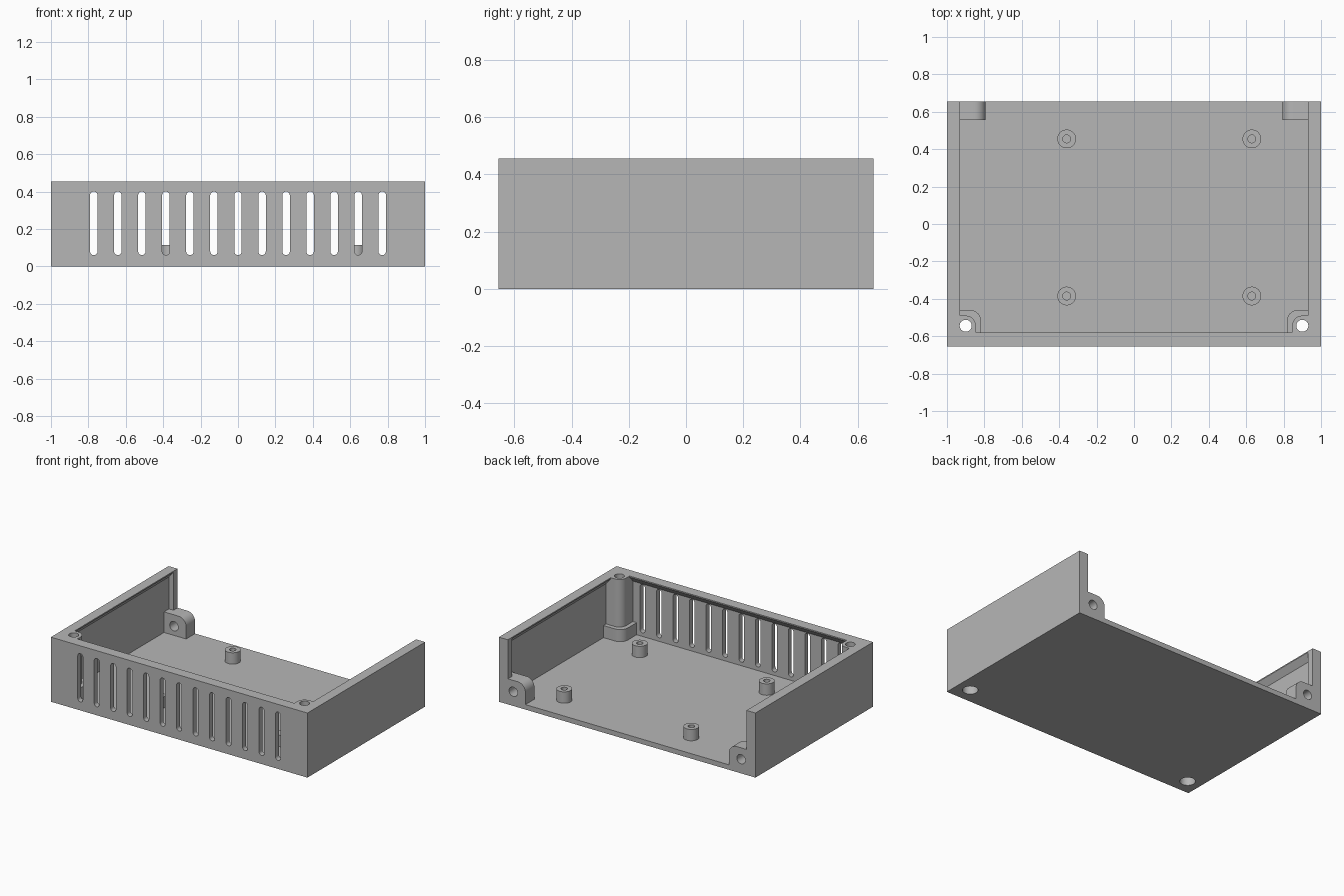
import bpy, bmesh
from math import sin, cos, pi
from mathutils import Matrix, Vector

cube = bpy.data.objects.get("Cube")
if cube:
    bpy.data.objects.remove(cube, do_unlink=True)

# Overall sizes
W, D, H = 1.0, 0.655, 0.455        # half width, half depth, height
FLOOR = 0.035
LIP_X, LIP_Y = 0.93, -0.58         # inner edge of the top lip
IN_X, IN_Y, IN_BACK = 0.965, -0.617, 0.61   # recessed inner wall faces

grey = bpy.data.materials.new("plain grey")
grey.use_nodes = True
colour = (0.47, 0.47, 0.47, 1)
grey.diffuse_color = colour
grey.node_tree.nodes["Principled BSDF"].inputs["Base Color"].default_value = colour


def make_object(name, bm):
    bmesh.ops.recalc_face_normals(bm, faces=bm.faces[:])
    mesh = bpy.data.meshes.new(name)
    bm.to_mesh(mesh)
    bm.free()
    mesh.materials.append(grey)
    obj = bpy.data.objects.new(name, mesh)
    bpy.context.collection.objects.link(obj)
    return obj


def loft(bm, rings):
    """Close a solid through a list of equal-length point rings."""
    loops = [[bm.verts.new(p) for p in ring] for ring in rings]
    n = len(loops[0])
    for a, b in zip(loops, loops[1:]):
        for i in range(n):
            j = (i + 1) % n
            bm.faces.new((a[i], a[j], b[j], b[i]))
    bm.faces.new(loops[0][::-1])
    bm.faces.new(loops[-1])


def along_z(bm, outline, z0, z1):
    loft(bm, [[(u, v, z) for u, v in outline] for z in (z0, z1)])


def along_y(bm, outline, y0, y1):
    loft(bm, [[(u, y, v) for u, v in outline] for y in (y0, y1)])


def rect(x0, x1, y0, y1):
    return [(x0, y0), (x1, y0), (x1, y1), (x0, y1)]


def arc(cx, cy, r, a0, a1, n):
    return [(cx + r * cos(a0 + (a1 - a0) * i / n),
             cy + r * sin(a0 + (a1 - a0) * i / n)) for i in range(n + 1)]


def circle(cx, cy, r):
    return arc(cx, cy, r, 0, 2 * pi, 32)[:-1]


def one_round(side, x_in, x_out, v0, v1, r):
    """Rectangle whose inner upper corner is rounded, on the given side."""
    pts = [(x_out, v0), (x_out, v1)] + arc(x_in + r, v1 - r, r, pi / 2, pi, 10) + [(x_in, v0)]
    return [(side * u, v) for u, v in pts]


def boolean(target, bm, operation):
    tool = make_object("helper", bm)
    tool.hide_render = True
    mod = target.modifiers.new("cut", "BOOLEAN")
    mod.operation, mod.solver, mod.object = operation, "EXACT", tool
    bpy.context.view_layer.objects.active = target
    bpy.ops.object.modifier_apply(modifier=mod.name)
    bpy.data.objects.remove(tool, do_unlink=True)


def smooth(obj):
    bpy.ops.object.select_all(action="DESELECT")
    obj.select_set(True)
    bpy.context.view_layer.objects.active = obj
    bpy.ops.object.shade_smooth_by_angle(angle=pi / 6)


# Tray block, left oversize and trimmed at the end
bm = bmesh.new()
along_z(bm, rect(-W, W, -D, 0.75), 0, 0.55)
body = make_object("enclosure_body", bm)

# Cavity: recessed walls under a chamfered top lip
bm = bmesh.new()
wide = rect(-IN_X, IN_X, IN_Y, IN_BACK)
narrow = rect(-LIP_X, LIP_X, LIP_Y, IN_BACK)
loft(bm, [[(x, y, z) for x, y in ring] for ring, z in
          ((wide, FLOOR), (wide, 0.405), (narrow, 0.447), (narrow, 0.7))])
boolean(body, bm, "DIFFERENCE")

# Open back
bm = bmesh.new()
along_z(bm, rect(-LIP_X, LIP_X, 0.5, 0.9), FLOOR, 0.8)
boolean(body, bm, "DIFFERENCE")

# Rear lugs, front post bases and front screw posts
for side in (-1, 1):
    bm = bmesh.new()
    along_y(bm, one_round(side, 0.793, 0.985, 0.015, 0.18, 0.06), 0.555, 0.72)
    boolean(body, bm, "UNION")
    bm = bmesh.new()
    along_z(bm, one_round(side, 0.817, 0.985, -0.64, -0.46, 0.06), 0.015, 0.12)
    boolean(body, bm, "UNION")
    bm = bmesh.new()
    along_z(bm, one_round(side, 0.846, 0.99, -0.635, -0.49, 0.054), 0.02, 0.52)
    boolean(body, bm, "UNION")

# Trim to the final outside size
bm = bmesh.new()
along_z(bm, rect(-1.2, 1.2, -0.9, D), -0.2, H)
boolean(body, bm, "INTERSECT")

# Ventilation slots
bm = bmesh.new()
for i in range(-6, 7):
    x, r = i * 0.1285, 0.02
    along_y(bm, arc(x, 0.38, r, 0, pi, 10) + arc(x, 0.08, r, pi, 2 * pi, 10), -0.8, -0.595)
boolean(body, bm, "DIFFERENCE")

# Screw holes: through the posts, counterbored below, and through the lugs
bm = bmesh.new()
for side in (-1, 1):
    along_z(bm, circle(side * 0.9, -0.544, 0.032), -0.1, 0.6)
    along_y(bm, circle(side * 0.888, 0.1, 0.033), 0.5, 0.8)
boolean(body, bm, "DIFFERENCE")
bm = bmesh.new()
for side in (-1, 1):
    along_z(bm, circle(side * 0.9, -0.544, 0.05), -0.1, 0.08)
boolean(body, bm, "DIFFERENCE")
smooth(body)

# Board standoffs with blind holes
places = {"front_right": (-0.36, -0.385), "front_left": (0.63, -0.385),
          "back_right": (-0.36, 0.455), "back_left": (0.63, 0.455)}
for where, (x, y) in places.items():
    bm = bmesh.new()
    profile = [(0.05, 0.03), (0.05, 0.115), (0.021, 0.115), (0.021, 0.04), (0, 0.04)]
    verts = [bm.verts.new((r, 0, z)) for r, z in profile]
    edges = [bm.edges.new(pair) for pair in zip(verts, verts[1:])]
    bmesh.ops.spin(bm, geom=verts + edges, axis=(0, 0, 1), cent=(0, 0, 0),
                   angle=2 * pi, steps=32, use_duplicate=False)
    bmesh.ops.remove_doubles(bm, verts=bm.verts[:], dist=0.0005)
    bmesh.ops.transform(bm, matrix=Matrix.Translation(Vector((x, y, 0))), verts=bm.verts[:])
    smooth(make_object(where + "_standoff", bm))
